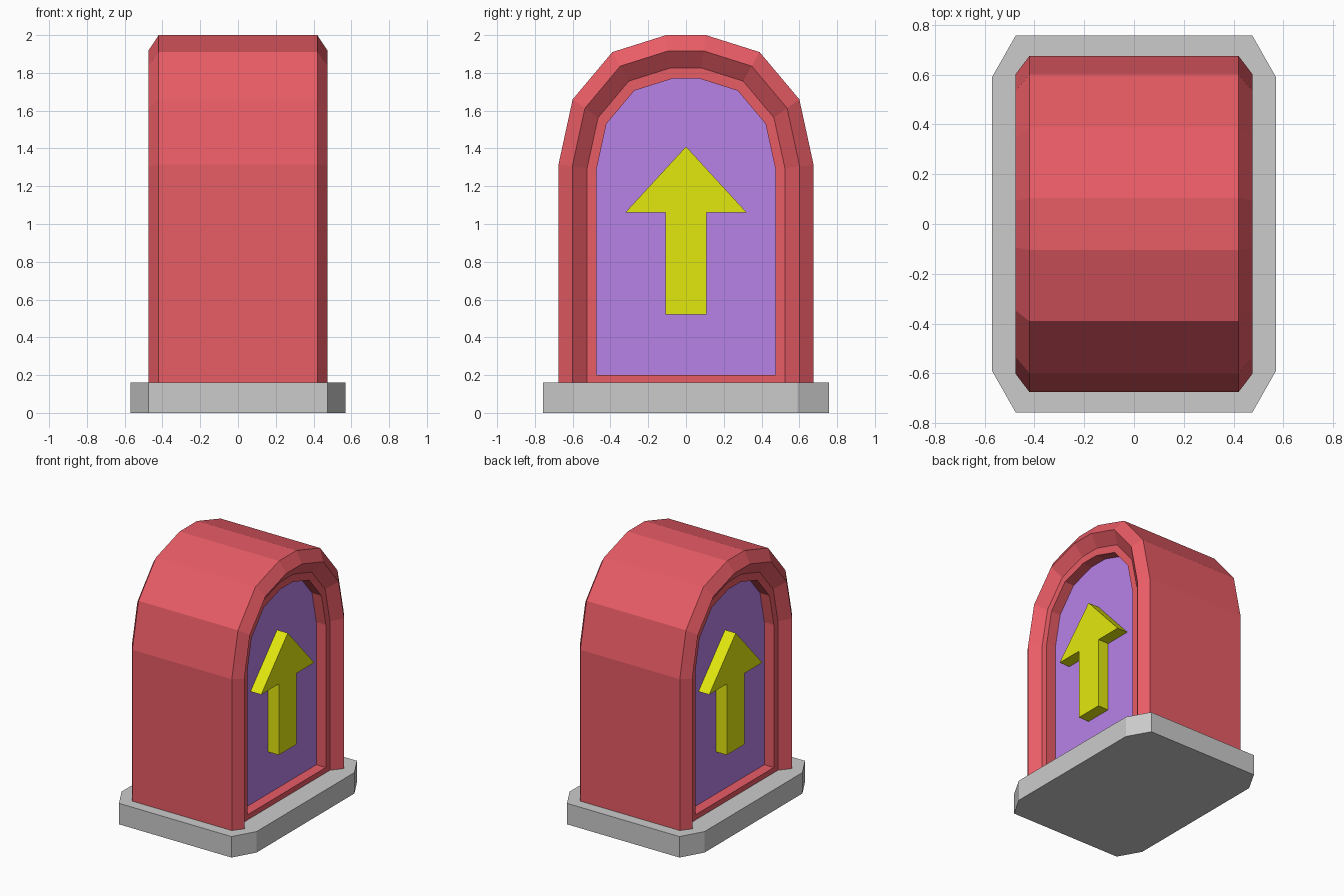
import bpy, bmesh

if "Cube" in bpy.data.objects:
    bpy.data.objects.remove(bpy.data.objects["Cube"])


def material(name, rgb):
    mat = bpy.data.materials.new(name)
    mat.diffuse_color = (*rgb, 1)
    mat.use_nodes = True
    mat.node_tree.nodes["Principled BSDF"].inputs["Base Color"].default_value = mat.diffuse_color
    return mat


def loft(name, rings, mat=None, caps=True):
    """Skin a list of closed rings with equal point counts."""
    bm = bmesh.new()
    loops = [[bm.verts.new(p) for p in ring] for ring in rings]
    n = len(loops[0])
    for a, b in zip(loops, loops[1:]):
        for i in range(n):
            j = (i + 1) % n
            bm.faces.new((a[i], a[j], b[j], b[i]))
    if caps:
        bm.faces.new(loops[0])
        bm.faces.new(loops[-1])
    bmesh.ops.recalc_face_normals(bm, faces=bm.faces)
    mesh = bpy.data.meshes.new(name)
    bm.to_mesh(mesh)
    bm.free()
    obj = bpy.data.objects.new(name, mesh)
    bpy.context.collection.objects.link(obj)
    if mat:
        mesh.materials.append(mat)
    return obj


def mirrored(half):
    return half + [(-a, b) for a, b in reversed(half) if a]


ARCH = [(0.675, 1.315), (0.60, 1.66), (0.39, 1.91), (0.105, 2.0)]


def arch_ring(x, scale, bottom):
    """Arch outline shrunk towards its centre, placed at x."""
    pts = [(y * scale, 1.225 + (z - 1.225) * scale) for y, z in ARCH]
    pts = [(pts[0][0], bottom)] + pts
    return [(x, y, z) for y, z in mirrored(pts)]


red = material("red", (0.807, 0.106, 0.130))
purple = material("purple", (0.474, 0.223, 0.807))
yellow = material("yellow", (0.767, 0.807, 0.0044))

# Base plate with cut corners
half = [(0.57, -0.59), (0.57, 0.59), (0.475, 0.757)]
outline = [(0.475, -0.757)] + half + [(-0.475, 0.757), (-0.57, 0.59),
                                      (-0.57, -0.59), (-0.475, -0.757)]
loft("base_plate", [[(x, y, z) for x, y in outline] for z in (0, 0.16)])

# Arched housing: recess wall, lip, sloped rim, outer skin, then the same mirrored
steps = [(0.33, 0.702, 0.20), (0.41, 0.702, 0.20), (0.41, 0.776, 0.10),
         (0.475, 0.892, 0.10), (0.42, 1.0, 0.10)]
steps += [(-x, s, b) for x, s, b in reversed(steps)]
loft("arched_housing", [arch_ring(*s) for s in steps], red, caps=False)

# Recessed panel and raised arrow on each side
arrow = mirrored([(0.108, 0.52), (0.108, 1.062), (0.32, 1.062), (0, 1.41)])
for side, label in ((1, "right"), (-1, "left")):
    loft(label + "_panel", [arch_ring(side * x, 0.702, 0.20) for x in (0.28, 0.33)], purple)
    loft(label + "_arrow", [[(side * x, y, z) for y, z in arrow] for x in (0.31, 0.42)], yellow)
